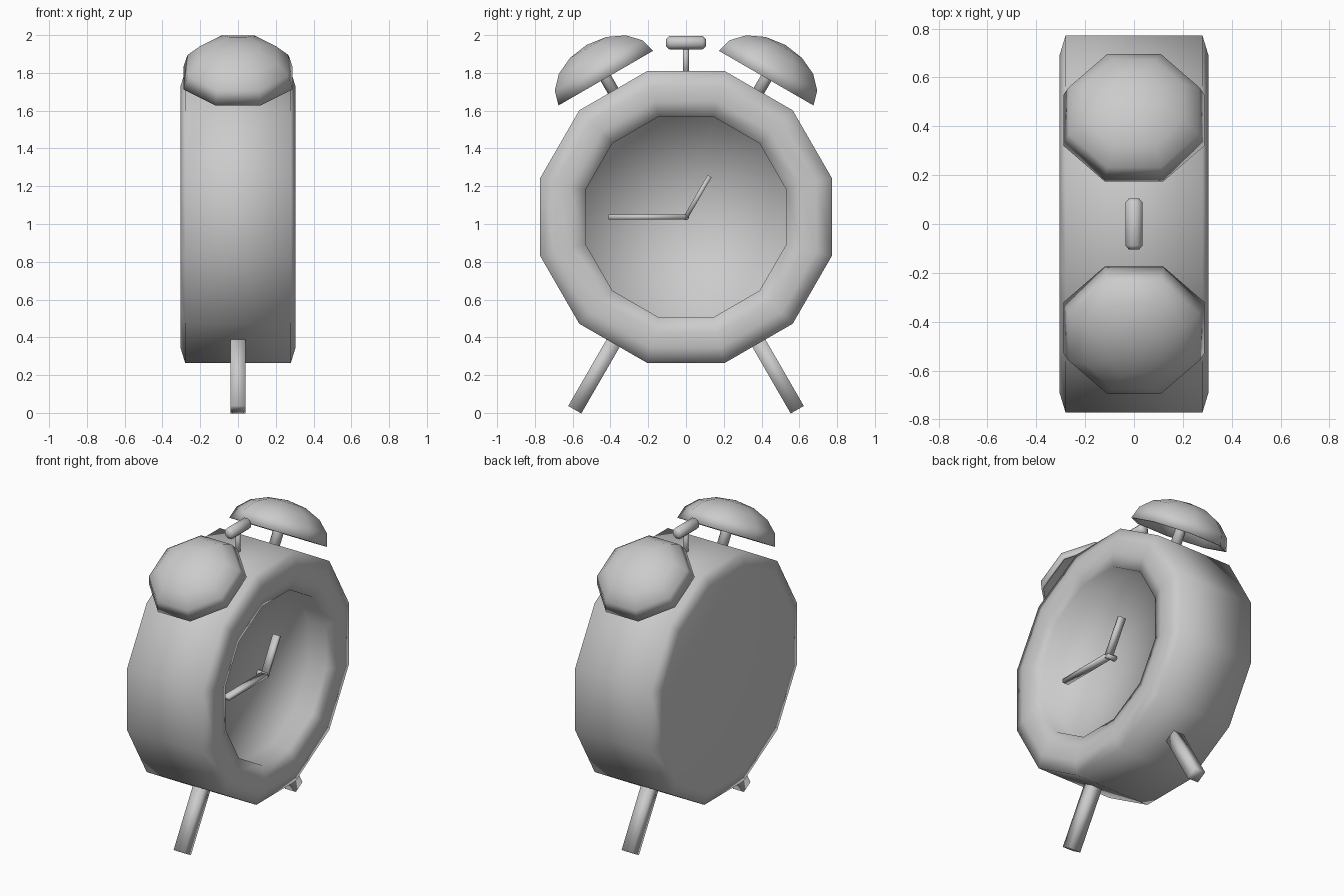
import bpy, bmesh
from math import pi, sin, cos, radians, sqrt
from mathutils import Matrix, Vector

if "Cube" in bpy.data.objects:
    bpy.data.objects.remove(bpy.data.objects["Cube"])

CENTRE = Vector((0, 0, 1.037))


def finish(bm, name, mat):
    bmesh.ops.recalc_face_normals(bm, faces=bm.faces)
    bm.transform(mat)
    me = bpy.data.meshes.new(name)
    bm.to_mesh(me)
    bm.free()
    for p in me.polygons:
        p.use_smooth = True
    ob = bpy.data.objects.new(name, me)
    bpy.context.collection.objects.link(ob)
    return ob


def lathe(name, profile, sides, mat):
    """Spin (radius, height) points round local z; radius 0 closes to a point."""
    bm = bmesh.new()
    rings = []
    for r, h in profile:
        if r == 0:
            rings.append([bm.verts.new((0, 0, h))] * sides)
        else:
            rings.append([bm.verts.new((r * cos((2 * i + 1) * pi / sides),
                                        r * sin((2 * i + 1) * pi / sides), h))
                          for i in range(sides)])
    for a, b in zip(rings, rings[1:]):
        for i in range(sides):
            j = (i + 1) % sides
            bm.faces.new(list(dict.fromkeys((a[i], a[j], b[j], b[i]))))
    return finish(bm, name, mat)


def rod(name, r, h0, h1, mat, sides=8):
    return lathe(name, [(0, h0), (r, h0), (r, h1), (0, h1)], sides, mat)


def radial(deg):
    """Frame at the case centre whose z axis leans deg away from up, in the yz plane."""
    return Matrix.Translation(CENTRE) @ Matrix.Rotation(radians(deg), 4, 'X')


along_x = Matrix.Translation(CENTRE) @ Matrix.Rotation(pi / 2, 4, 'Y')

# Case with chamfered rims and recessed dial
lathe("clock_case", [(0, -.303), (.714, -.305), (.799, -.28), (.799, .28), (.714, .305),
                     (.634, .305), (.551, .28), (.551, .15), (0, .15)], 12, along_x)

# Hands and their pin
rod("hand_pin", .018, .14, .222, along_x)
for name, deg, length in (("minute_hand", 90, .41), ("hour_hand", -30, .25)):
    bm = bmesh.new()
    bmesh.ops.create_cube(bm, size=1, matrix=Matrix.Translation((.2, 0, length / 2))
                          @ Matrix.Diagonal((.046, .024, length, 1)))
    finish(bm, name, radial(deg))


# Hollow bells, bell stems and legs on both sides
def dome(r, h, base):
    return [(r * cos(k * pi / 8), base + h * sin(k * pi / 8)) for k in range(4)] + [(0, base + h)]


shell = dome(.313, .203, .849)
bell = shell[::-1] + dome(.298, .188, .849)
for side, s in (("left", 1), ("right", -1)):
    lathe(side + "_bell", bell, 8, radial(30 * s))
    rod(side + "_bell_stem", .034, .74, 1.04, radial(30 * s))
    rod(side + "_leg", .04 * sqrt(2), .72, 1.178, radial(150 * s), 4)

# Hammer between the bells
rod("hammer_stem", .016, .74, .92, radial(0))
lathe("hammer_head", [(0, -.105), (.022, -.105), (.038, -.088), (.038, .088), (.022, .105), (0, .105)],
      8, Matrix.Translation((0, 0, 1.96)) @ Matrix.Rotation(pi / 2, 4, 'X'))
